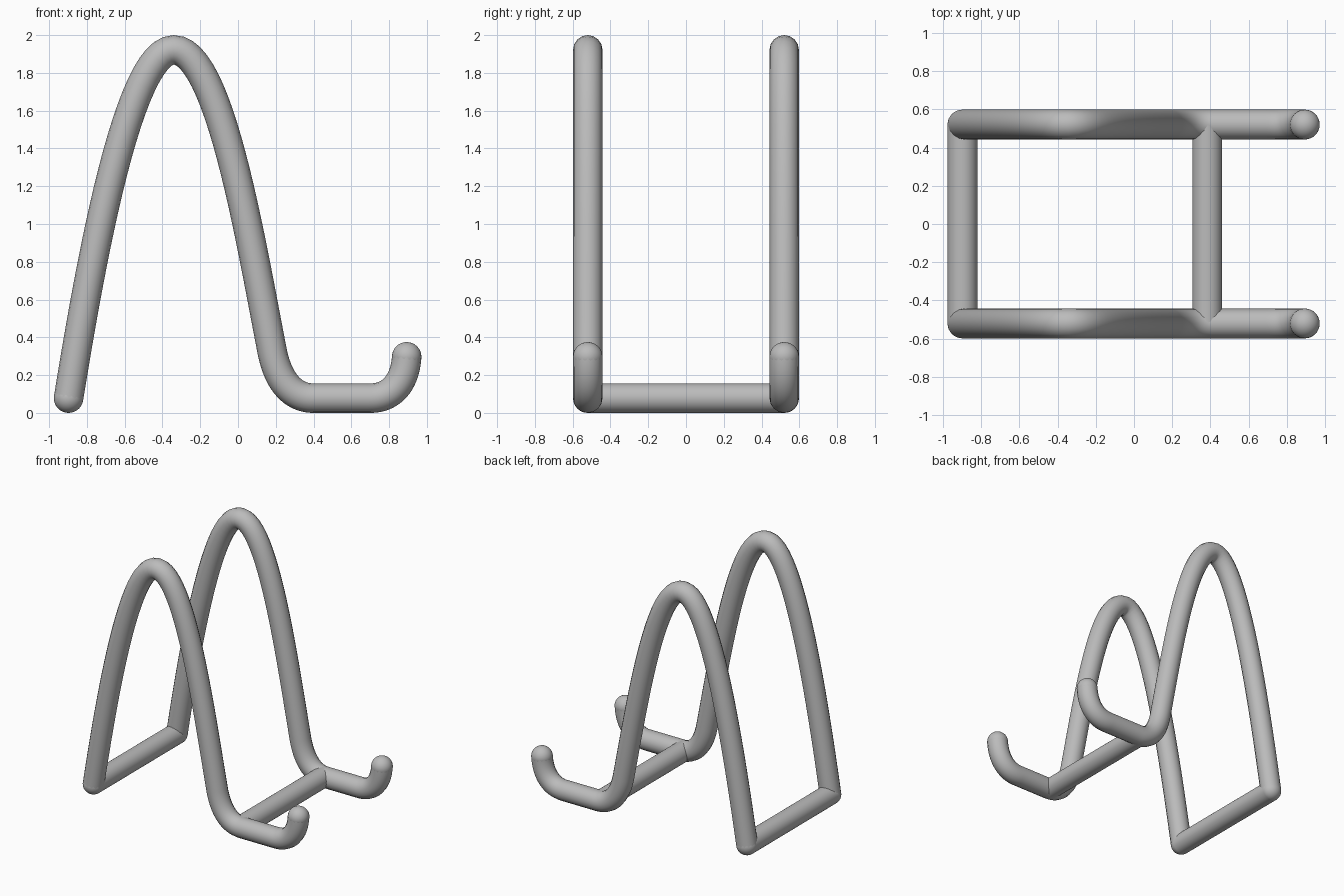
import bpy
from math import radians

cube = bpy.data.objects.get("Cube")
if cube:
    bpy.data.objects.remove(cube, do_unlink=True)

R = 0.078          # rod radius
SIDE = 0.52        # distance of each side frame from the middle
FOOT = (-0.897, R)
TIP = (0.893, 0.297)
BAR_X = 0.383      # front crossbar position

metal = bpy.data.materials.new("grey metal")
metal.use_nodes = True
grey = (0.5, 0.5, 0.5, 1)
metal.diffuse_color = grey
metal.node_tree.nodes["Principled BSDF"].inputs["Base Color"].default_value = grey


def finish(name):
    ob = bpy.context.object
    ob.name = name
    ob.data.materials.append(metal)
    bpy.ops.object.shade_smooth_by_angle(angle=radians(50))
    return ob


# Side frame outline as (left handle, point, right handle) in x, z
outline = [
    (FOOT, FOOT, (-0.78, 0.80)),
    ((-0.58, 1.922), (-0.34, 1.922), (-0.10, 1.922)),
    ((0.06, 0.95), (0.18, 0.33), (0.212, 0.165)),
    ((0.29, R), (0.40, R), (0.50, R)),
    ((0.60, R), (0.70, R), (0.82, R)),
    ((0.885, 0.17), TIP, TIP),
]


def side_frame(name, y):
    curve = bpy.data.curves.new(name, "CURVE")
    curve.dimensions = "3D"
    curve.bevel_depth = R
    curve.bevel_resolution = 6
    curve.resolution_u = 24
    spline = curve.splines.new("BEZIER")
    spline.bezier_points.add(len(outline) - 1)
    for bp, (a, p, b) in zip(spline.bezier_points, outline):
        bp.handle_left_type = bp.handle_right_type = "FREE"
        bp.handle_left = (a[0], y, a[1])
        bp.co = (p[0], y, p[1])
        bp.handle_right = (b[0], y, b[1])
    ob = bpy.data.objects.new(name, curve)
    bpy.context.collection.objects.link(ob)
    bpy.ops.object.select_all(action="DESELECT")
    ob.select_set(True)
    bpy.context.view_layer.objects.active = ob
    bpy.ops.object.convert(target="MESH")
    finish(name)


def rounded_end(name, x, y, z):
    bpy.ops.mesh.primitive_uv_sphere_add(segments=32, ring_count=16, radius=R, location=(x, y, z))
    finish(name)


def crossbar(name, x):
    bpy.ops.mesh.primitive_cylinder_add(vertices=32, radius=R, depth=2 * SIDE, end_fill_type="NOTHING",
                                        location=(x, 0, R), rotation=(radians(90), 0, 0))
    finish(name)


# Two bent side frames with rounded feet and hook tips
for side, y in (("right", -SIDE), ("left", SIDE)):
    side_frame(side + "_frame", y)
    rounded_end(side + "_foot", FOOT[0], y, FOOT[1])
    rounded_end(side + "_hook_tip", TIP[0], y, TIP[1])

# Crossbars joining the frames
crossbar("back_crossbar", FOOT[0])
crossbar("front_crossbar", BAR_X)
